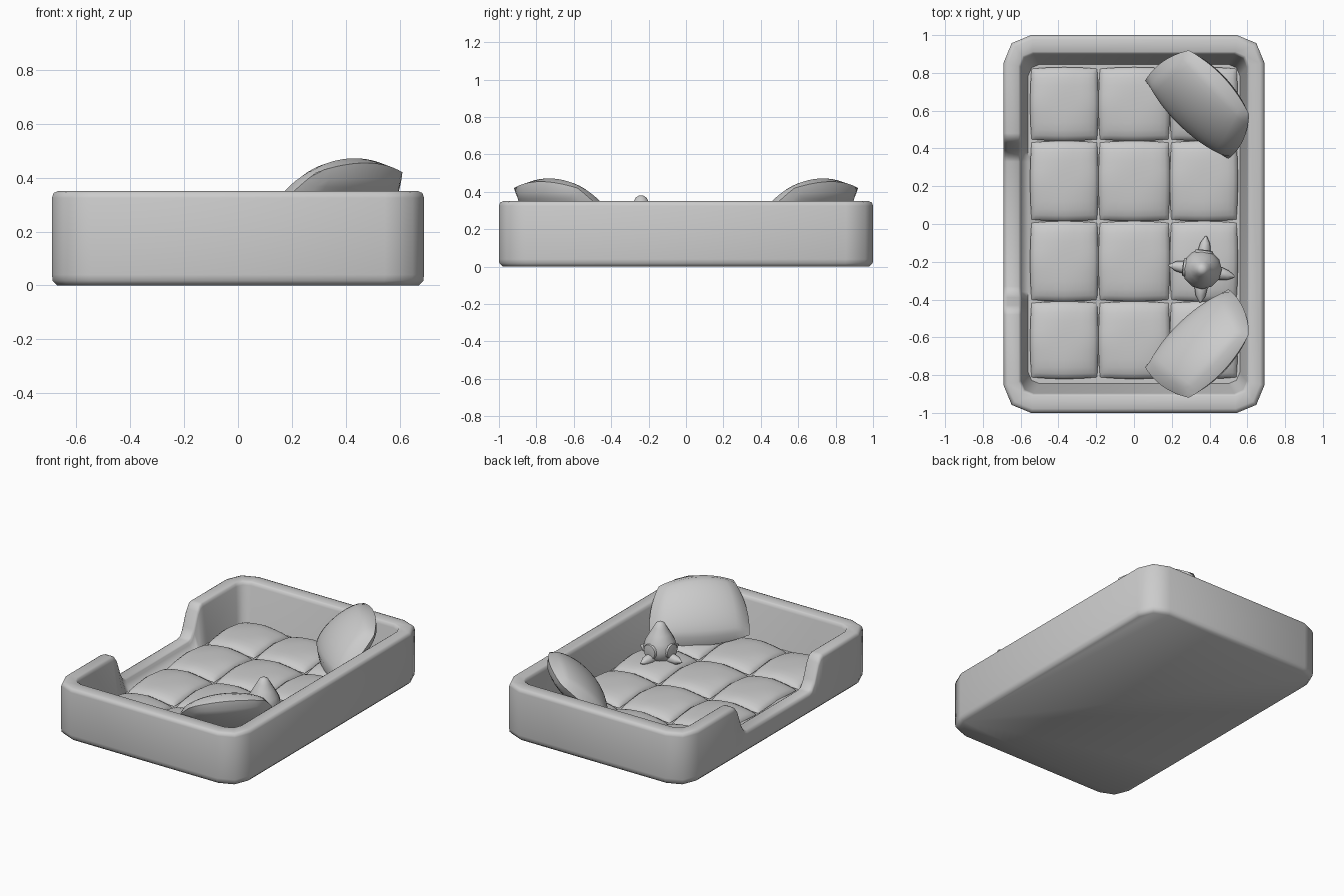
import bpy, bmesh, math
from mathutils import Vector

cube = bpy.data.objects.get("Cube")
if cube:
    bpy.data.objects.remove(cube, do_unlink=True)

grey = bpy.data.materials.new("plain grey")
grey.use_nodes = True
grey.diffuse_color = (0.6, 0.6, 0.6, 1)
grey.node_tree.nodes["Principled BSDF"].inputs["Base Color"].default_value = grey.diffuse_color


def finish(name, bm, angle=55):
    """Turn a bmesh into a smooth-shaded object."""
    bmesh.ops.recalc_face_normals(bm, faces=bm.faces)
    mesh = bpy.data.meshes.new(name)
    bm.to_mesh(mesh)
    bm.free()
    mesh.materials.append(grey)
    obj = bpy.data.objects.new(name, mesh)
    bpy.context.collection.objects.link(obj)
    bpy.ops.object.select_all(action='DESELECT')
    obj.select_set(True)
    bpy.context.view_layer.objects.active = obj
    bpy.ops.object.shade_smooth_by_angle(angle=math.radians(angle))
    return obj


# Tray: stacked rounded rectangles, with a doorway lowered into the -x wall
DOOR_Y = (0.33, 0.36, 0.39, 0.43, 0.455, 0.48)
DOOR_F = (0.42, 0.45, 0.58, 0.88, 0.98, 1.0)


def ring(hx, hy, r, z):
    pts = []
    for sx, sy, start in ((1, 1, 0), (-1, 1, 90), (-1, -1, 180), (1, -1, 270)):
        for k in range(3):
            a = math.radians(start + 45 * k)
            pts.append((sx * (hx - r) + r * math.cos(a), sy * (hy - r) + r * math.sin(a), z))
        if (sx, sy) == (-1, 1):
            ys = list(reversed(DOOR_Y)) + [-y for y in DOOR_Y]
            pts += [(-hx, y, z) for y in ys]
    return pts


def door_factor(y):
    y = abs(y)
    for limit, f in zip(DOOR_Y, DOOR_F):
        if y <= limit + 0.001:
            return f
    return 1.0


bm = bmesh.new()
levels = [(0.67, 0.98, 0.13, 0), (0.688, 0.998, 0.145, 0.018), (0.69, 1.0, 0.145, 0.04),
          (0.69, 1.0, 0.145, 0.325), (0.684, 0.994, 0.14, 0.343), (0.668, 0.978, 0.13, 0.35),
          (0.612, 0.912, 0.075, 0.35), (0.602, 0.902, 0.07, 0.343), (0.597, 0.897, 0.066, 0.325),
          (0.56, 0.845, 0.06, 0.09)]
rings = []
for level in levels:
    row = []
    for x, y, z in ring(*level):
        if x < -0.5 and z > 0.2:
            z -= 0.35 * (1 - door_factor(y))
        row.append(bm.verts.new((x, y, z)))
    rings.append(row)
for low, high in zip(rings, rings[1:]):
    n = len(low)
    for i in range(n):
        bm.faces.new((low[i], low[(i + 1) % n], high[(i + 1) % n], high[i]))
bm.faces.new(rings[0])
bm.faces.new(rings[-1])
finish("tray", bm)

# Quilted mattress: a grid of puffed pads, pinched at their corners
XS = (-0.55, -0.188, 0.19, 0.55)
YS = (-0.82, -0.41, 0.015, 0.44, 0.83)
STEPS = 12
bm = bmesh.new()
for x0, x1 in zip(XS, XS[1:]):
    for y0, y1 in zip(YS, YS[1:]):
        rows = []
        for i in range(STEPS + 1):
            row = []
            for j in range(STEPS + 1):
                u = math.sin((i / STEPS - 0.5) * math.pi)
                v = math.sin((j / STEPS - 0.5) * math.pi)
                pinch = 1 - 0.045 * u * u * v * v
                puff = math.sqrt(max(0, (1 - u ** 4) * (1 - v ** 4)))
                rim = 0.018 * (1 - abs(u * v))
                row.append(bm.verts.new(((x0 + x1) / 2 + u * pinch * (x1 - x0) / 2,
                                         (y0 + y1) / 2 + v * pinch * (y1 - y0) / 2,
                                         0.095 + rim + 0.038 * puff)))
            rows.append(row)
        for i in range(STEPS):
            for j in range(STEPS):
                bm.faces.new((rows[i][j], rows[i + 1][j], rows[i + 1][j + 1], rows[i][j + 1]))
finish("mattress_pads", bm, 60)


# Pillows: puffed four-cornered cushions leaning into two corners
def pillow(name, side):
    c, d, b, a = [Vector(p) for p in ((0.06, 0.76, 0.17), (0.50, 0.345, 0.17),
                                      (0.61, 0.58, 0.42), (0.29, 0.92, 0.42))]
    normal = (d - c).cross(a - c).normalized()
    if normal.z < 0:
        normal = -normal
    across, up = (d - c).normalized(), ((a + b) - (c + d)).normalized()
    bm = bmesh.new()
    n = 14
    for face_side in (1, -1):
        rows = []
        for i in range(n + 1):
            row = []
            for j in range(n + 1):
                s, t = i / n, j / n
                u, v = 2 * s - 1, 2 * t - 1
                p = c.lerp(d, s).lerp(a.lerp(b, s), t)
                p += across * 0.03 * u * (1 - v * v) + up * 0.05 * v * (1 - u * u)
                puff = math.sqrt(max(0, (1 - u * u) * (1 - v * v)))
                p += normal * face_side * puff * (0.105 if face_side > 0 else 0.085)
                row.append(bm.verts.new((p.x, p.y * side, p.z)))
            rows.append(row)
        for i in range(n):
            for j in range(n):
                bm.faces.new((rows[i][j], rows[i + 1][j], rows[i + 1][j + 1], rows[i][j + 1]))
    bmesh.ops.remove_doubles(bm, verts=bm.verts, dist=0.0005)
    finish(name, bm, 60)


pillow("back_pillow", 1)
pillow("front_pillow", -1)


# Toy: a tapering body with round cheeks and four pointed feet
def lathe(name, profile, origin, axis, sides=12):
    turn = Vector(axis).to_track_quat('Z', 'Y')
    bm = bmesh.new()
    rows = [[bm.verts.new(Vector(origin) + turn @ Vector((r * math.cos(k * math.tau / sides),
                                                          r * math.sin(k * math.tau / sides), h)))
             for k in range(sides)] for r, h in profile]
    for low, high in zip(rows, rows[1:]):
        for k in range(sides):
            bm.faces.new((low[k], low[(k + 1) % sides], high[(k + 1) % sides], high[k]))
    bm.faces.new(rows[0])
    bm.faces.new(rows[-1])
    return finish(name, bm)


cx, cy = 0.36, -0.24
lathe("toy_body", [(0.06, 0.13), (0.092, 0.16), (0.105, 0.21), (0.092, 0.26), (0.066, 0.305),
                   (0.042, 0.345), (0.028, 0.37), (0.012, 0.38)], (cx, cy, 0), (0, 0, 1))
for i, degrees in enumerate((83, 173, 267, 347)):
    out = Vector((math.cos(math.radians(degrees)), math.sin(math.radians(degrees)), 0))
    if i < 2:
        lathe(f"toy_cheek_{i + 1}", [(0.045, 0.05), (0.05, 0.09), (0.046, 0.1), (0.02, 0.104)],
              Vector((cx, cy, 0.21)) + out * 0.0, out)
    lathe(f"toy_foot_{i + 1}", [(0.03, 0.06), (0.034, 0.1), (0.026, 0.14), (0.004, 0.178)],
          Vector((cx, cy, 0.16)), out, 8)
